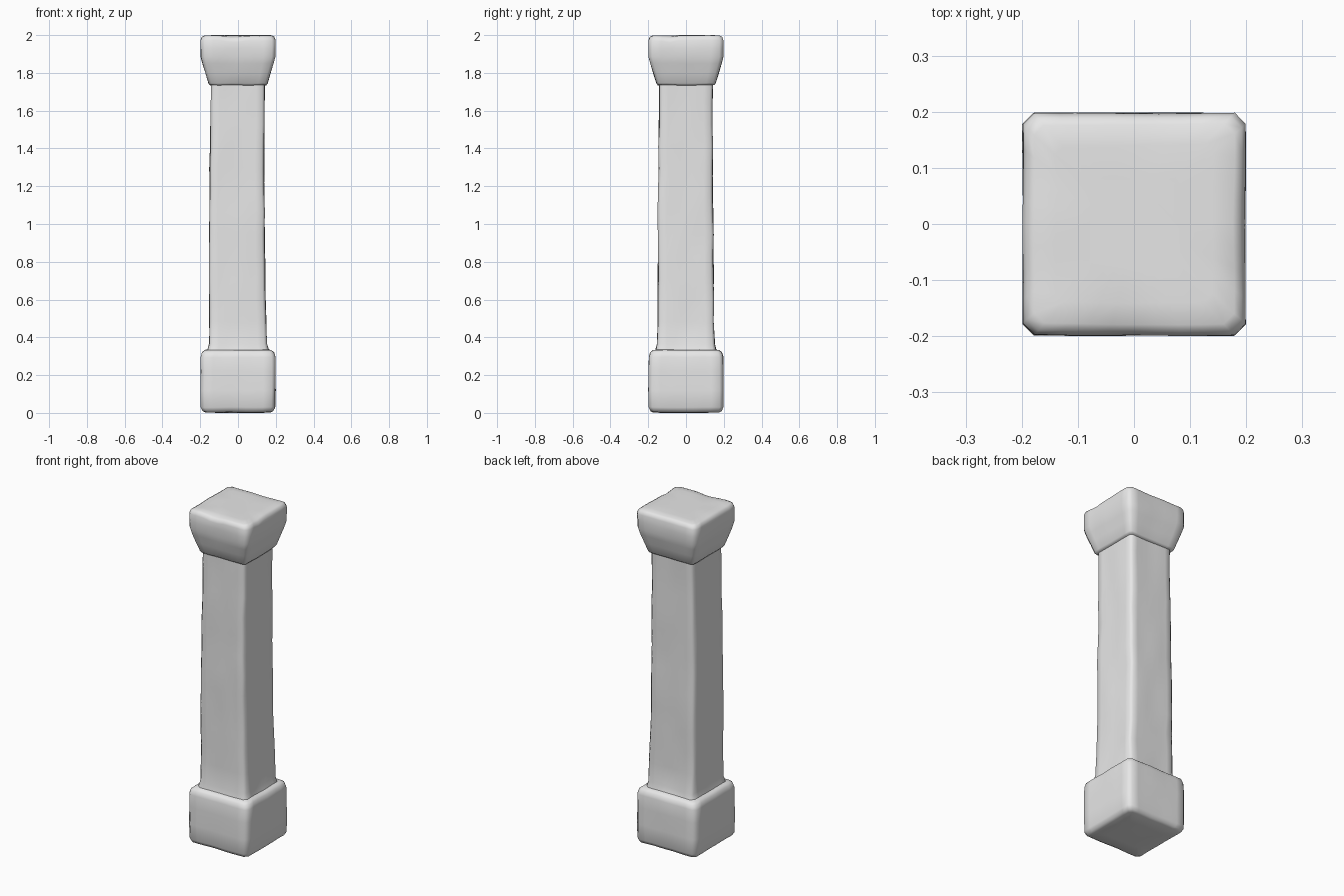
import bpy
import bmesh
import math
from mathutils import Vector, noise

cube = bpy.data.objects.get("Cube")
if cube:
    bpy.data.objects.remove(cube, do_unlink=True)

stone = bpy.data.materials.new("grey_stone")
stone.use_nodes = True
colour = (0.8, 0.8, 0.8, 1)
stone.diffuse_color = colour
stone.node_tree.nodes["Principled BSDF"].inputs["Base Color"].default_value = colour

SEGMENTS = 8


def square_ring(half, chamfer):
    """Square outline with cut corners, each side split into segments."""
    points = []
    flat = half - chamfer
    for side in range(4):
        turn = side * math.pi / 2
        for i in range(SEGMENTS + 1):
            x, y = -flat + 2 * flat * i / SEGMENTS, -half
            points.append((x * math.cos(turn) - y * math.sin(turn),
                           x * math.sin(turn) + y * math.cos(turn)))
    return points


def weathered(co, amount):
    """Push a point slightly off true, like hand-cut stone."""
    return co + amount * noise.noise_vector(co * 9)


def loft(name, rings, roughness, chip=None):
    """Skin rings of (z, half width, corner cut, x shift, y shift)."""
    bm = bmesh.new()
    loops = []
    for z, half, cut, dx, dy in rings:
        loop = []
        for x, y in square_ring(half, cut):
            co = weathered(Vector((x + dx, y + dy, z)), roughness)
            loop.append(bm.verts.new(chip(co) if chip else co))
        loops.append(loop)
    count = len(loops[0])
    for low, high in zip(loops, loops[1:]):
        for i in range(count):
            j = (i + 1) % count
            bm.faces.new((low[i], low[j], high[j], high[i]))
    bm.faces.new(loops[0][::-1])
    bm.faces.new(loops[-1])
    bmesh.ops.recalc_face_normals(bm, faces=bm.faces)
    mesh = bpy.data.meshes.new(name)
    bm.to_mesh(mesh)
    bm.free()
    mesh.materials.append(stone)
    obj = bpy.data.objects.new(name, mesh)
    bpy.context.collection.objects.link(obj)
    bpy.ops.object.select_all(action='DESELECT')
    obj.select_set(True)
    bpy.context.view_layer.objects.active = obj
    bpy.ops.object.shade_smooth_by_angle(angle=math.radians(60))
    return obj


def chipped_rim(co):
    """Worn dips along the front and left edges of the top."""
    if co.z > 1.96:
        front = max(0, 1 - abs(co.x + 0.02) / 0.08) * max(0, (-co.y - 0.14) / 0.06)
        left = max(0, 1 - abs(co.y + 0.09) / 0.06) * max(0, (co.x - 0.14) / 0.06)
        co.z -= 0.014 * front + 0.012 * left
    return co


# Base block with rounded edges
base = [(0.0, 0.10, 0.01), (0.003, 0.172, 0.015), (0.01, 0.187, 0.018),
        (0.03, 0.197, 0.02), (0.12, 0.198, 0.02), (0.22, 0.198, 0.02),
        (0.295, 0.197, 0.02), (0.32, 0.190, 0.02), (0.332, 0.175, 0.018),
        (0.336, 0.14, 0.015)]
loft("base_block", [r + (0, 0) for r in base], 0.003)

# Shaft, flared at the foot, tapering and leaning a little
shaft = [(0.31, 0.166, 0.018, 0, 0), (0.335, 0.160, 0.018, 0, 0),
         (0.365, 0.152, 0.014, 0, 0)]
for i in range(1, 13):
    t = i / 12
    bow = -0.006 * math.sin(t * math.pi)
    shaft.append((0.365 + 1.395 * t, 0.150 - 0.010 * t, 0.013, bow, bow * 0.3))
loft("shaft", shaft, 0.006)

# Capital: flares out from the shaft to a rounded slab
capital = [(1.737, 0.10, 0.01), (1.735, 0.148, 0.012), (1.745, 0.156, 0.014),
           (1.80, 0.173, 0.016), (1.85, 0.188, 0.018), (1.885, 0.197, 0.02),
           (1.93, 0.198, 0.02), (1.972, 0.198, 0.02), (1.990, 0.191, 0.02),
           (1.997, 0.178, 0.018), (1.999, 0.14, 0.015), (1.999, 0.08, 0.01)]
loft("capital", [r + (0, 0) for r in capital], 0.003, chipped_rim)
